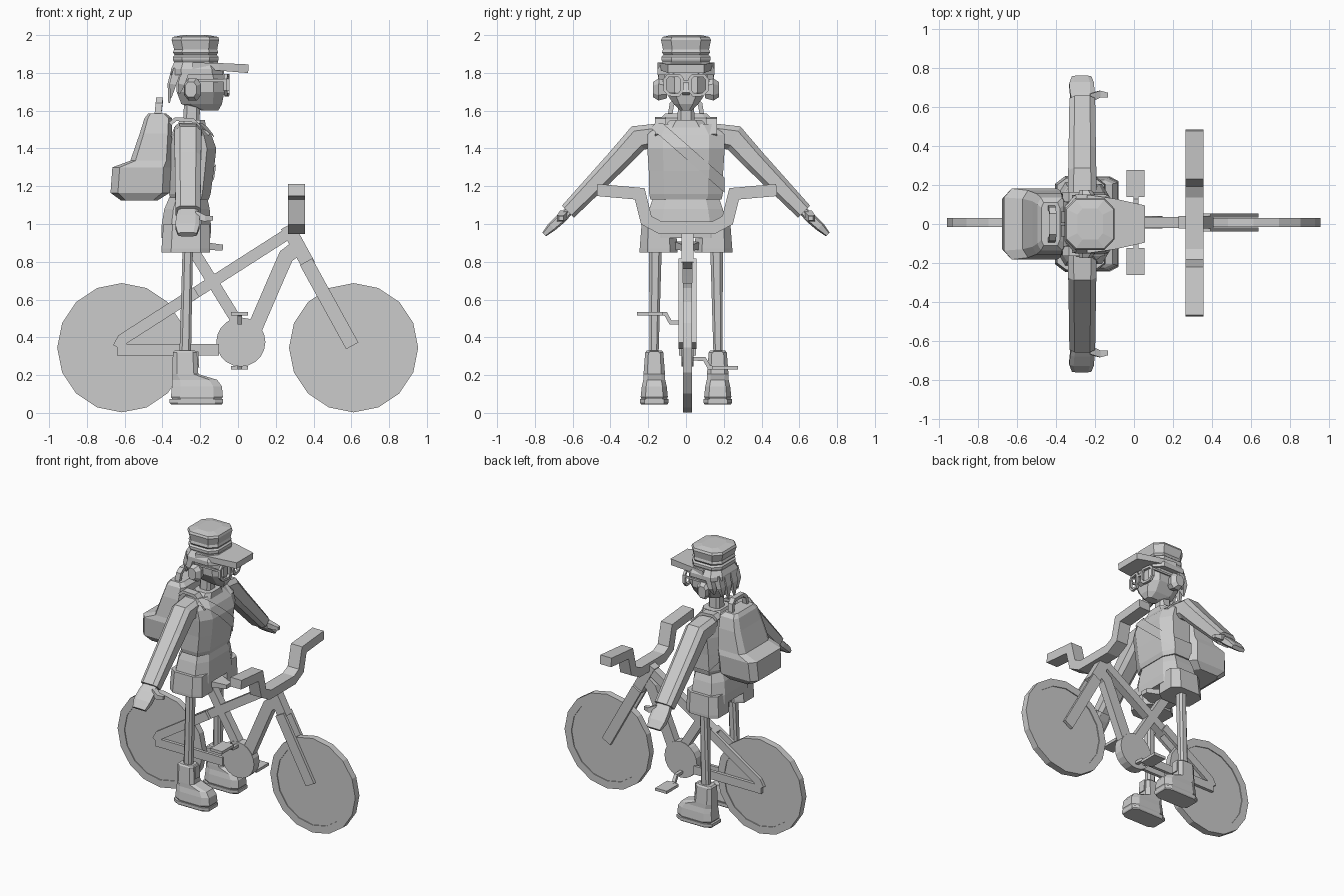
import bpy, bmesh, math
from mathutils import Vector

grey = bpy.data.materials.new("light grey")
grey.diffuse_color = (0.6, 0.6, 0.6, 1)
BIKE_Y = 0.008


def make(name, bm, mirror=False, y=0.0):
    bmesh.ops.recalc_face_normals(bm, faces=bm.faces)
    me = bpy.data.meshes.new(name)
    bm.to_mesh(me)
    bm.free()
    me.materials.append(grey)
    ob = bpy.data.objects.new(name, me)
    ob.location.y = y
    bpy.context.collection.objects.link(ob)
    if mirror:
        m = ob.modifiers.new("mirror", 'MIRROR')
        m.use_axis = (False, True, False)
        m.use_mirror_merge = False
    return ob


def skin(rings, closed=False):
    """Bridge a list of point rings into a solid."""
    bm = bmesh.new()
    vs = [[bm.verts.new(p) for p in r] for r in rings]
    n = len(vs[0])
    pairs = list(zip(vs, vs[1:])) + ([(vs[-1], vs[0])] if closed else [])
    for a, b in pairs:
        for i in range(n):
            j = (i + 1) % n
            bm.faces.new((a[i], a[j], b[j], b[i]))
    if not closed:
        bm.faces.new(vs[0])
        bm.faces.new(vs[-1])
    return bm


def octagon(hx, hy, c):
    a, b = hx * (1 - c), hy * (1 - c)
    return [(hx, -b), (hx, b), (a, hy), (-a, hy), (-hx, b), (-hx, -b), (-a, -hy), (a, -hy)]


def loft(name, rows, cy=0.0, c=0.4, mirror=False):
    """Stack chamfered sections; each row is (z, x0, x1, half width)."""
    rings = [[((x0 + x1) / 2 + px, cy + py, z) for px, py in octagon((x1 - x0) / 2, hy, c)]
             for z, x0, x1, hy in rows]
    return make(name, skin(rings), mirror)


def tube(name, path, half, side, mirror=False, c=0.0, closed=False, y=0.0):
    """Sweep a box or chamfered section; half = (along side, across) per point or shared."""
    pts = [Vector(p) for p in path]
    side = Vector(side).normalized()
    n, rings = len(pts), []
    for i, p in enumerate(pts):
        a = p - pts[i - 1] if i or closed else pts[1] - p
        b = pts[(i + 1) % n] - p if i < n - 1 or closed else a
        a, b = a.normalized(), b.normalized()
        t = (a + b).normalized()
        across = t.cross(side).normalized()
        k = 1 / max(0.6, t.dot(a))
        hs, hw = half[i] if isinstance(half, list) else half
        prof = octagon(hs, hw, c) if c else [(hs, -hw), (hs, hw), (-hs, hw), (-hs, -hw)]
        rings.append([p + side * u + across * v * k for u, v in prof])
    return make(name, skin(rings, closed), mirror, y)


def disc(name, x, z, r, h, n, inset=0.0, depth=0.0):
    """Upright wheel-like disc with optional recessed face."""
    prof = [(r, -h), (r, h)]
    if inset:
        prof = [(inset, -h + depth), (inset, -h)] + prof + [(inset, h), (inset, h - depth)]
    rings = [[(x + rr * math.cos(2 * math.pi * i / n), yy, z + rr * math.sin(2 * math.pi * i / n))
              for i in range(n)] for rr, yy in prof]
    return make(name, skin(rings), y=BIKE_Y)


Y, X = (0, 1, 0), (1, 0, 0)

# ---- bicycle ----
for nm, x in (("rear_wheel", -0.615), ("front_wheel", 0.612)):
    disc(nm, x, 0.345, 0.342, 0.024, 16, 0.288, 0.006)
disc("chainring", 0.015, 0.375, 0.13, 0.032, 20)


def frame(name, path, hw, hy=0.028, off=0.0):
    tube(name, [(x, off, z) for x, z in path], (hy, hw), Y, mirror=off > 0, y=BIKE_Y)


frame("top_tube", [(0.29, 0.965), (-0.25, 0.62)], 0.03)
frame("seat_stay", [(-0.22, 0.64), (-0.61, 0.39), (-0.635, 0.345)], 0.03, 0.011, 0.035)
frame("chain_stay", [(-0.64, 0.335), (-0.54, 0.335), (-0.1, 0.335)], 0.03, 0.011, 0.035)
frame("seat_tube", [(-0.25, 0.88), (-0.2, 0.8), (0.01, 0.46)], 0.03)
frame("down_tube", [(0.32, 0.88), (0.255, 0.83), (0.215, 0.74), (0.09, 0.45)], 0.04)
frame("head_tube", [(0.26, 0.99), (0.375, 0.78)], 0.037, 0.032)
frame("fork_leg", [(0.36, 0.80), (0.605, 0.355)], 0.037, 0.011, 0.036)
tube("saddle", [(-0.34, 0, 0.885), (-0.2, 0, 0.885), (-0.08, 0, 0.875)],
     [(0.1, 0.022), (0.07, 0.022), (0.025, 0.015)], Y, y=BIKE_Y)

# handlebar bend
bar = [(0.475, 1.18), (0.25, 1.16), (0.215, 1.02), (0.14, 0.98)]
tube("handlebar", [(0.31, -a, b) for a, b in bar] + [(0.31, a, b) for a, b in reversed(bar)],
     (0.045, 0.032), X, y=0.005)

# cranks and pedals
for s, nm in ((-1, "near"), (1, "far")):
    z = lambda d: 0.382 - s * d
    tube(nm + "_crank", [(0.01, s * a, z(d)) for a, d in
                         ((0.02, 0.095), (0.09, 0.097), (0.115, 0.142), (0.15, 0.143))],
         (0.012, 0.01), X, y=BIKE_Y)
    tube(nm + "_pedal", [(0.008, s * 0.13, z(0.143)), (0.008, s * 0.268, z(0.143))],
         (0.046, 0.01), X, y=BIKE_Y)

# ---- legs and boots ----
tube("leg", [(-0.28, 0.17, 0.28), (-0.265, 0.161, 0.92)], [(0.031, 0.024), (0.027, 0.034)],
     X, True, 0.45)
loft("boot_sole", [(0.045, -0.355, -0.085, 0.07), (0.053, -0.362, -0.08, 0.075),
                   (0.073, -0.362, -0.08, 0.075)], 0.168, 0.3, True)
loft("boot", [(0.07, -0.345, -0.09, 0.066), (0.085, -0.355, -0.08, 0.072), (0.14, -0.35, -0.085, 0.066),
              (0.175, -0.348, -0.11, 0.058), (0.205, -0.347, -0.21, 0.057),
              (0.32, -0.345, -0.217, 0.048), (0.33, -0.335, -0.23, 0.04)], 0.168, 0.35, True)
tube("boot_tongue", [(-0.213, 0.168, 0.24), (-0.218, 0.168, 0.325)], (0.026, 0.008), Y, True)

# ---- shorts ----
loft("shorts_hips", [(0.925, -0.405, -0.145, 0.215), (0.99, -0.405, -0.143, 0.215),
                     (1.08, -0.39, -0.15, 0.195), (1.15, -0.36, -0.165, 0.17)])
loft("shorts_leg", [(0.85, -0.405, -0.147, 0.1), (0.87, -0.405, -0.147, 0.1),
                    (1.0, -0.395, -0.15, 0.09)], 0.145, 0.4, True)

# ---- torso, with a slanted band cut from a copy of its shell ----
torso = loft("jacket", [(1.13, -0.355, -0.155, 0.188), (1.16, -0.365, -0.145, 0.195),
                        (1.28, -0.365, -0.128, 0.197), (1.40, -0.36, -0.115, 0.205),
                        (1.47, -0.345, -0.14, 0.205), (1.53, -0.32, -0.185, 0.155)])
bm = bmesh.new()
bm.from_mesh(torso.data)
for v in bm.verts:
    v.co = Vector((-0.245 + (v.co.x + 0.245) * 1.07, v.co.y * 1.04, v.co.z + 0.006))
nrm = Vector((0, 0.66, 0.75))
for mid, s in (((0, 0, 1.425), 1), ((0, 0, 1.345), -1)):
    bmesh.ops.bisect_plane(bm, geom=bm.verts[:] + bm.edges[:] + bm.faces[:],
                           plane_co=mid, plane_no=nrm * s, clear_outer=True)
make("sash", bm)
loft("collar", [(1.51, -0.325, -0.17, 0.12), (1.55, -0.31, -0.175, 0.085)])
loft("neck", [(1.5, -0.292, -0.205, 0.046), (1.66, -0.285, -0.2, 0.042)])

# ---- arms and hands ----
tube("sleeve", [(-0.265, 0.12, 1.475), (-0.265, 0.255, 1.455), (-0.265, 0.36, 1.34),
                (-0.265, 0.625, 1.065)],
     [(0.075, 0.06), (0.072, 0.066), (0.07, 0.06), (0.066, 0.045)], X, True, 0.4)
tube("hand", [(-0.265, 0.6, 1.09), (-0.265, 0.66, 1.03), (-0.268, 0.71, 0.985), (-0.268, 0.75, 0.945)],
     [(0.045, 0.022), (0.062, 0.027), (0.064, 0.025), (0.05, 0.014)], X, True, 0.35)
tube("thumb", [(-0.23, 0.645, 1.05), (-0.175, 0.665, 1.03), (-0.132, 0.66, 1.03)],
     [(0.022, 0.022), (0.018, 0.016), (0.012, 0.012)], Y, True)

# ---- head ----
loft("head", [(1.60, -0.19, -0.105, 0.03), (1.635, -0.3, -0.085, 0.065),
              (1.70, -0.325, -0.072, 0.11), (1.83, -0.33, -0.075, 0.115)], c=0.45)
tube("nose", [(-0.085, 0, 1.745), (-0.058, 0, 1.69)], [(0.01, 0.01), (0.018, 0.015)], Y)
tube("ear", [(-0.235, 0.1, 1.71), (-0.24, 0.145, 1.712), (-0.25, 0.175, 1.712)],
     [(0.03, 0.045), (0.045, 0.058), (0.03, 0.04)], X, True, 0.5)
lens = [(0.022, 1.705), (0.04, 1.682), (0.09, 1.685), (0.112, 1.71),
        (0.112, 1.765), (0.095, 1.785), (0.035, 1.785), (0.022, 1.77)]
tube("glasses_rim", [(-0.05 - 0.15 * a, a, b) for a, b in lens], (0.009, 0.008), X, True, closed=True)
tube("glasses_bridge", [(-0.054, -0.025, 1.755), (-0.054, 0.025, 1.755)], (0.007, 0.007), X)
tube("glasses_arm", [(-0.065, 0.117, 1.76), (-0.24, 0.12, 1.76)], (0.005, 0.007), Y, True)
for i, (x, y, z0) in enumerate(((-0.34, 0.035, 1.64), (-0.33, 0.085, 1.67), (-0.285, 0.118, 1.69))):
    tube("hair_lock_%d" % i, [(x + 0.01, y, 1.82), (x - 0.015, y, 1.74), (x - 0.025, y, z0)],
         [(0.028, 0.022), (0.03, 0.018), (0.004, 0.004)], Y, True)

# ---- cap ----
loft("cap_band", [(1.79, -0.355, -0.08, 0.15), (1.82, -0.355, -0.085, 0.15),
                  (1.862, -0.335, -0.11, 0.122)])
loft("cap_crown", [(1.85, -0.335, -0.11, 0.12), (1.87, -0.345, -0.103, 0.13), (1.885, -0.345, -0.103, 0.13),
                   (1.895, -0.335, -0.113, 0.118), (1.908, -0.345, -0.105, 0.127),
                   (1.925, -0.338, -0.11, 0.122), (1.975, -0.352, -0.1, 0.132),
                   (1.99, -0.345, -0.105, 0.125), (2.0, -0.29, -0.16, 0.08)])
tube("cap_brim", [(-0.24, 0, 1.835), (-0.1, 0, 1.832), (0.055, 0, 1.822)],
     [(0.15, 0.02), (0.13, 0.02), (0.095, 0.023)], Y)

# ---- backpack ----
loft("backpack", [(1.125, -0.62, -0.425, 0.145), (1.165, -0.675, -0.362, 0.172),
                  (1.30, -0.665, -0.355, 0.182), (1.335, -0.57, -0.352, 0.172),
                  (1.48, -0.52, -0.35, 0.155), (1.56, -0.495, -0.35, 0.135),
                  (1.585, -0.475, -0.38, 0.11)], c=0.25)
tube("backpack_handle", [(-0.425, -0.085, 1.57), (-0.418, -0.075, 1.635), (-0.415, -0.05, 1.658),
                         (-0.415, 0.05, 1.658), (-0.418, 0.075, 1.635), (-0.425, 0.085, 1.57)],
     (0.018, 0.012), X)
tube("backpack_strap", [(-0.36, 0.135, 1.53), (-0.33, 0.135, 1.555), (-0.24, 0.135, 1.55),
                        (-0.155, 0.135, 1.47)], (0.028, 0.01), Y, True)
